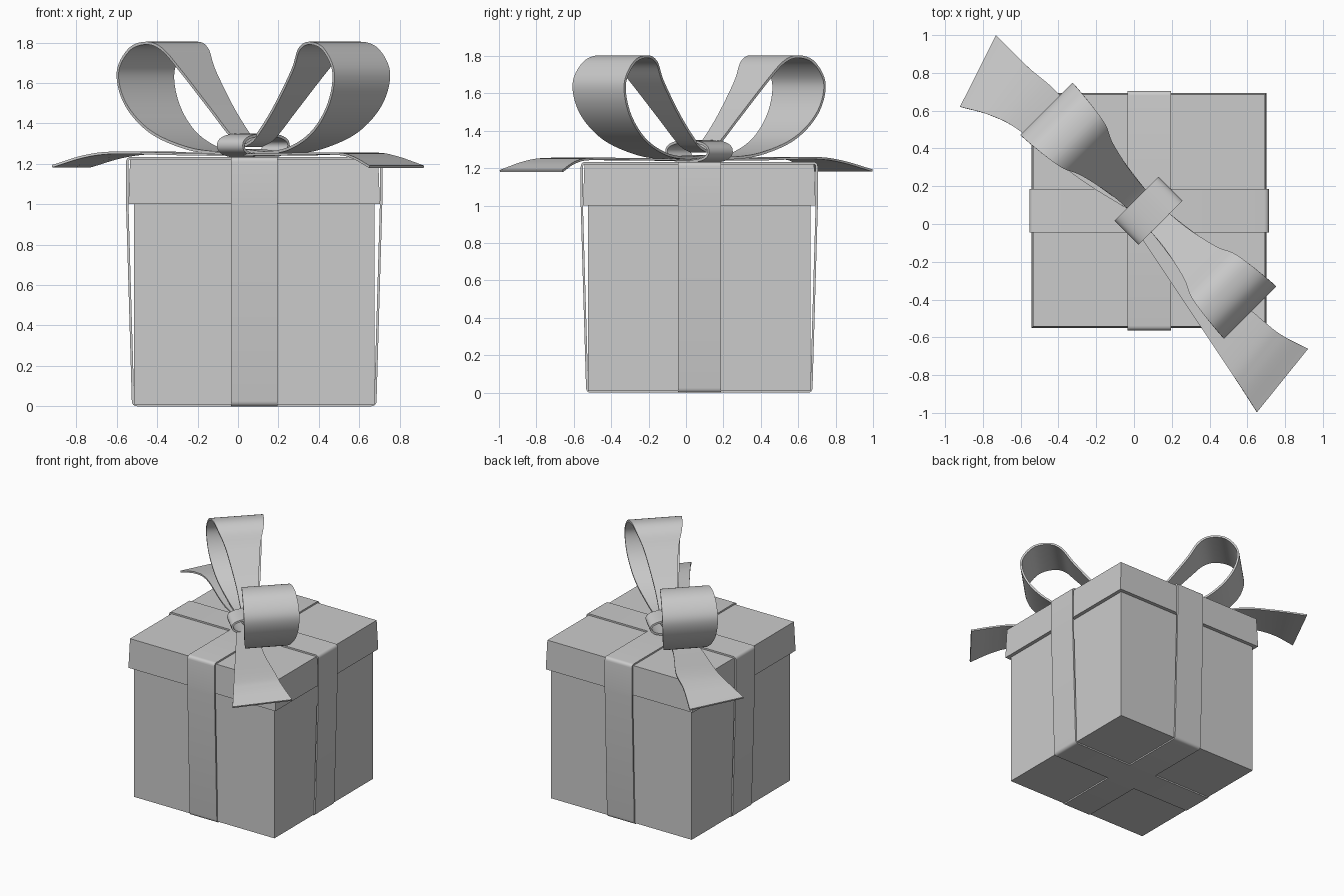
import bpy, bmesh, math
from mathutils import Vector

if "Cube" in bpy.data.objects:
    bpy.data.objects.remove(bpy.data.objects["Cube"])

CX, CY = 0.08, 0.071          # box centre
R = math.sqrt(0.5)
U, V = Vector((R, -R, 0)), Vector((R, R, 0))   # along and across the bow
C = Vector((0.076, 0.07, 0))


def make(name, verts, faces, thick=0, smooth=True):
    me = bpy.data.meshes.new(name)
    me.from_pydata([tuple(v) for v in verts], [], faces)
    bm = bmesh.new()
    bm.from_mesh(me)
    bmesh.ops.recalc_face_normals(bm, faces=bm.faces)
    bm.to_mesh(me)
    bm.free()
    ob = bpy.data.objects.new(name, me)
    bpy.context.collection.objects.link(ob)
    if thick:
        mod = ob.modifiers.new("thickness", 'SOLIDIFY')
        mod.thickness = thick
        mod.offset = 0
    if smooth:
        bpy.ops.object.select_all(action='DESELECT')
        ob.select_set(True)
        bpy.context.view_layer.objects.active = ob
        if thick:
            bpy.ops.object.modifier_apply(modifier="thickness")
        bpy.ops.object.shade_smooth_by_angle(angle=math.radians(35))
    return ob


def box(name, half_bottom, half_top, z0, z1):
    verts = [(CX + sx * h, CY + sy * h, z)
             for h, z in ((half_bottom, z0), (half_top, z1))
             for sx, sy in ((-1, -1), (1, -1), (1, 1), (-1, 1))]
    faces = [(0, 1, 2, 3), (4, 5, 6, 7)] + [(i, (i + 1) % 4, 4 + (i + 1) % 4, 4 + i) for i in range(4)]
    return make(name, verts, faces, smooth=False)


def spline(pts, n=10):
    # Catmull-Rom curve through the points
    p = [2 * pts[0] - pts[1]] + pts + [2 * pts[-1] - pts[-2]]
    out = []
    for i in range(1, len(p) - 2):
        a, b, c, d = p[i - 1:i + 3]
        for k in range(n):
            t = k / n
            out.append(0.5 * (2 * b + (c - a) * t + (2 * a - 5 * b + 4 * c - d) * t * t
                              + (3 * b - a - 3 * c + d) * t ** 3))
    return out + [pts[-1]]


def strip(name, edge_a, edge_b, closed=False, thick=0.012):
    # ribbon surface between two edge curves
    n = len(edge_a)
    verts = []
    for a, b in zip(edge_a, edge_b):
        verts += [a, b]
    faces = [(2 * i, 2 * i + 1, 2 * ((i + 1) % n) + 1, 2 * ((i + 1) % n))
             for i in range(n if closed else n - 1)]
    return make(name, verts, faces, thick)


# box and lid
box("box_body", 0.595, 0.595, 0.01, 1.0)
box("lid", 0.622, 0.614, 1.0, 1.222)

# two ribbon bands wrapped around the box, slightly rounded at the corners
def rounded(corners, r=0.02, n=4):
    out = []
    for i, p in enumerate(corners):
        a = p + (corners[i - 1] - p).normalized() * r
        b = p + (corners[(i + 1) % len(corners)] - p).normalized() * r
        for k in range(n + 1):
            t = k / n
            out.append(a * (1 - t) ** 2 + p * 2 * t * (1 - t) + b * t * t)
    return out


profile = rounded([Vector(p) for p in ((-0.599, 0.006), (0.599, 0.006), (0.628, 1.0),
                                       (0.628, 1.228), (-0.628, 1.228), (-0.628, 1.0))])
W = 0.115
strip("band_left_right", [Vector((CX + s, CY - W, z)) for s, z in profile],
      [Vector((CX + s, CY + W, z)) for s, z in profile], True)
strip("band_front_back", [Vector((CX - W, CY + s, z)) for s, z in profile],
      [Vector((CX + W, CY + s, z)) for s, z in profile], True)

# bow loops: distance from centre, height, half width
loop = [(0.0, 1.29, 0.06), (0.08, 1.33, 0.068), (0.22, 1.47, 0.082), (0.39, 1.66, 0.12),
        (0.48, 1.766, 0.16), (0.57, 1.797, 0.178), (0.68, 1.765, 0.19), (0.755, 1.65, 0.195),
        (0.71, 1.495, 0.185), (0.57, 1.36, 0.155), (0.37, 1.28, 0.11), (0.18, 1.255, 0.08),
        (0.0, 1.265, 0.06)]
for side, name in ((1, "bow_loop_right"), (-1, "bow_loop_left")):
    edges = [spline([C + U * u * side + V * w * s + Vector((0, 0, z)) for u, z, w in loop], 8)
             for s in (-1, 1)]
    strip(name, *edges, thick=0.014)

# ribbon tails: upper edge xy, lower edge xy, height
tails = {
    "tail_left": [(.11, .105, .04, .035, 1.25), (-.17, .40, -.29, .24, 1.248),
                  (-.39, .68, -.60, .49, 1.255), (-.56, .83, -.76, .575, 1.237),
                  (-.73, .998, -.92, .62, 1.188)],
    "tail_right": [(.12, .06, .03, -.06, 1.245), (.38, -.24, .23, -.36, 1.248),
                   (.67, -.50, .477, -.73, 1.25), (.785, -.59, .565, -.863, 1.232),
                   (.92, -.66, .65, -.995, 1.185)],
}
for name, rows in tails.items():
    strip(name, spline([Vector((r[0], r[1], r[4])) for r in rows]),
          spline([Vector((r[2], r[3], r[4])) for r in rows]))

# knot: flattened ring around the middle of the bow
ring = []
for i in range(40):
    a = 2 * math.pi * i / 40
    c, s = math.cos(a), math.sin(a)
    ring.append(C + V * 0.158 * math.copysign(abs(c) ** 0.85, c)
                + Vector((0, 0, 1.29 + 0.053 * math.copysign(abs(s) ** 0.85, s))))
strip("knot", [p - U * 0.09 for p in ring], [p + U * 0.09 for p in ring], True, 0.014)
